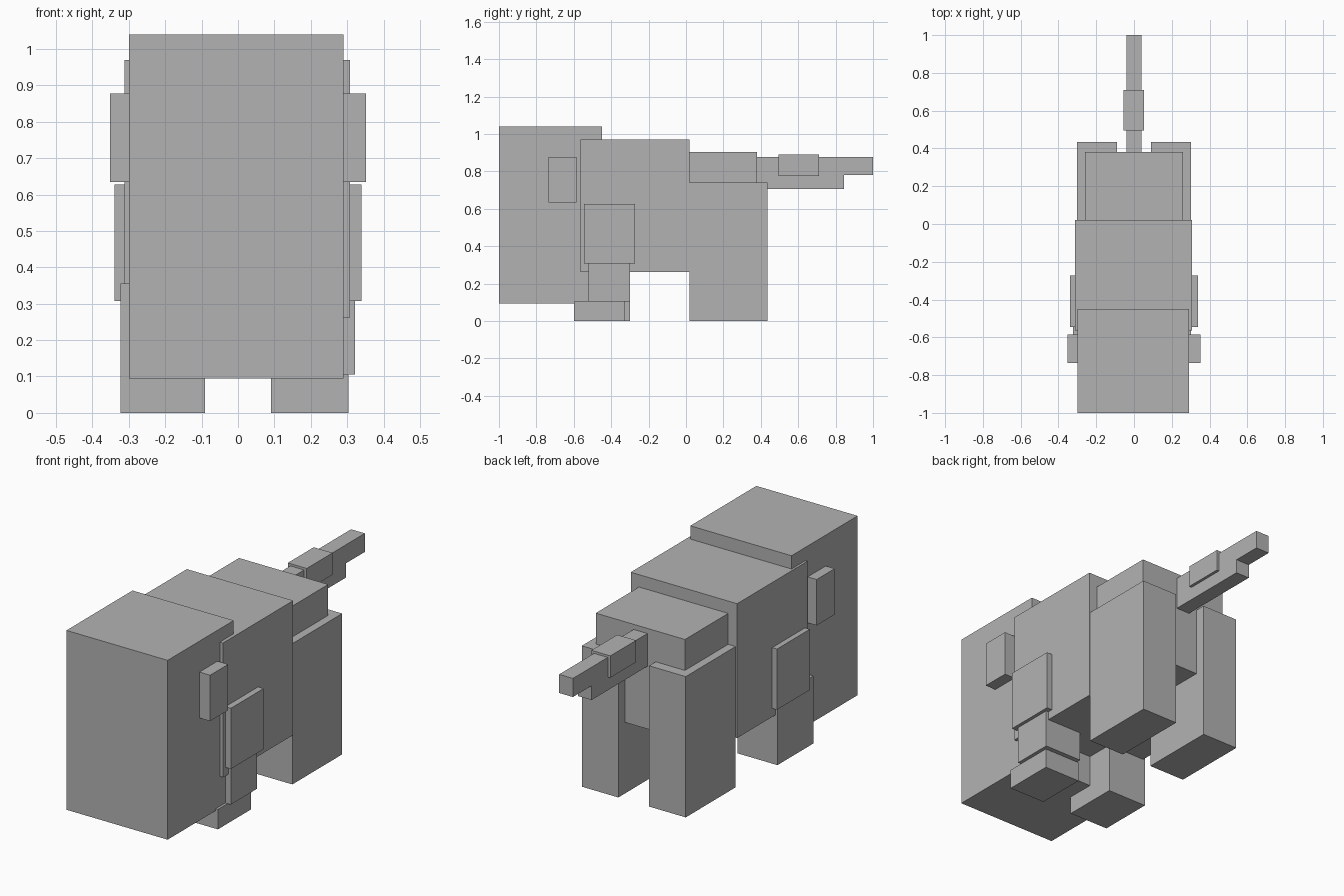
import bpy
from mathutils import Vector

# Remove the default cube
if "Cube" in bpy.data.objects:
    bpy.data.objects.remove(bpy.data.objects["Cube"], do_unlink=True)

# Single flat grey
GREY = (0.45, 0.45, 0.45, 1.0)
grey = bpy.data.materials.new("plain grey")
grey.use_nodes = True
grey.diffuse_color = GREY
for node in grey.node_tree.nodes:
    if node.type == "BSDF_PRINCIPLED":
        node.inputs["Base Color"].default_value = GREY


def box(name, x, y, z):
    """Box spanning the given (min, max) range on each axis."""
    low, high = (Vector(corner) for corner in zip(x, y, z))
    bpy.ops.mesh.primitive_cube_add(size=1, location=(low + high) / 2)
    obj = bpy.context.object
    obj.name = name
    obj.scale = high - low
    bpy.ops.object.transform_apply(location=False, rotation=False, scale=True)
    obj.data.materials.append(grey)
    return obj


# Head, body and rump
box("head", (-0.30, 0.29), (-1.0, -0.45), (0.095, 1.04))
box("body", (-0.312, 0.308), (-0.565, 0.02), (0.262, 0.97))
box("rump", (-0.26, 0.26), (0.02, 0.38), (0.375, 0.905))

# Ears, shoulders and hind legs in pairs
for side, s in (("left", 1), ("right", -1)):
    def pair(name, inner, outer, y, z):
        box(side + "_" + name, sorted((s * inner, s * outer)), y, z)

    pair("ear", 0.28, 0.352, (-0.735, -0.585), (0.635, 0.877))
    pair("shoulder", 0.29, 0.34, (-0.545, -0.272), (0.307, 0.627))
    pair("hind_leg", 0.09, 0.303, (0.02, 0.435), (0.0, 0.742))

# Front legs: one bent in two pieces, one straight
box("left_front_leg", (0.10, 0.322), (-0.52, -0.30), (0.105, 0.34))
box("left_front_foot", (0.09, 0.303), (-0.60, -0.325), (0.0, 0.105))
box("right_front_leg", (-0.323, -0.09), (-0.60, -0.30), (0.0, 0.356))

# Tail
box("tail_base", (-0.041, 0.039), (0.38, 0.845), (0.705, 0.878))
box("tail_tip", (-0.041, 0.039), (0.845, 1.0), (0.78, 0.878))
box("tail_band", (-0.056, 0.054), (0.495, 0.71), (0.775, 0.89))
